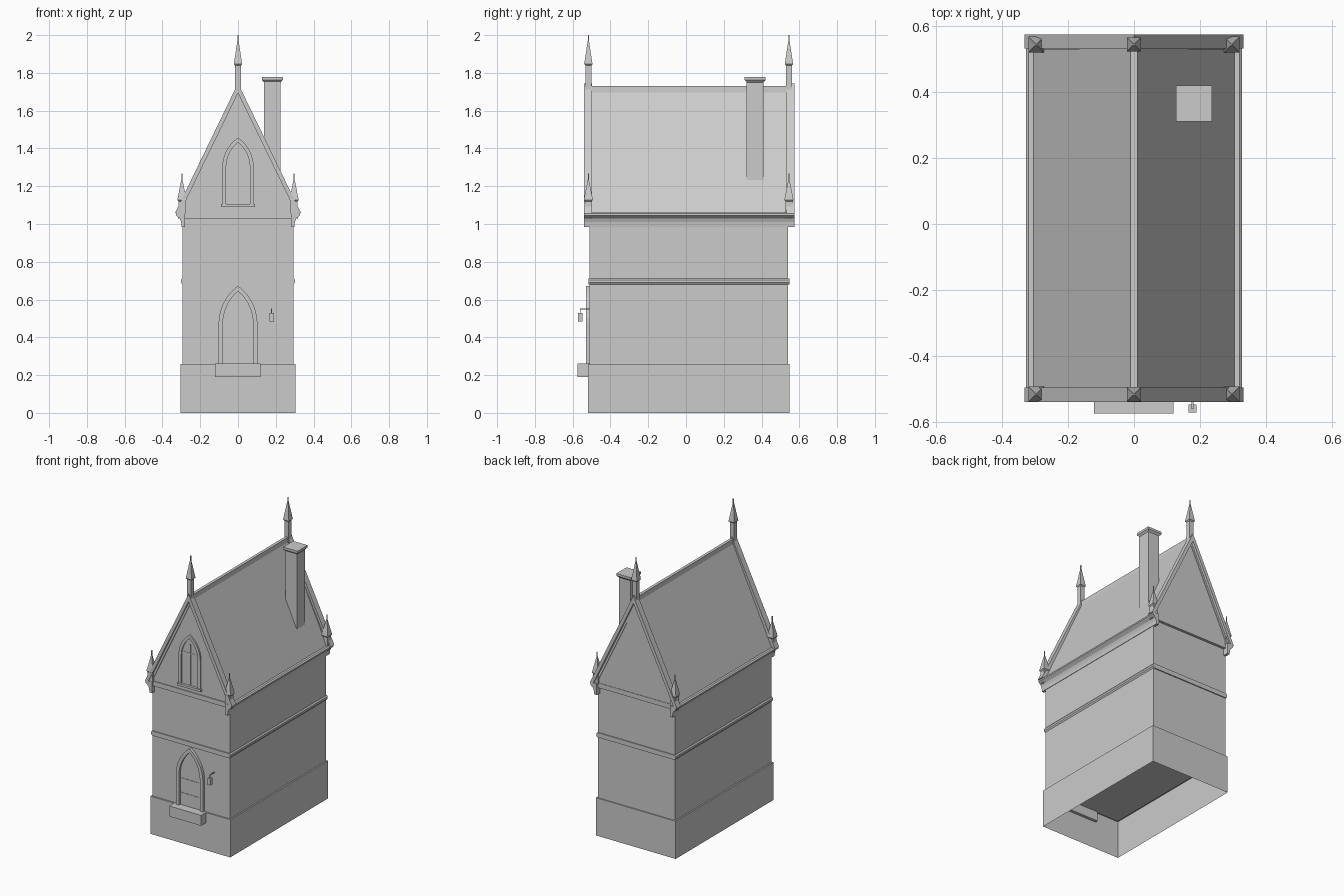
import bpy, bmesh, math

if "Cube" in bpy.data.objects:
    bpy.data.objects.remove(bpy.data.objects["Cube"])

CY = 0.015            # depth centre of the walls
FRONT, BACK = -0.51, 0.54


def make(name, bm):
    bmesh.ops.recalc_face_normals(bm, faces=bm.faces)
    me = bpy.data.meshes.new(name)
    bm.to_mesh(me)
    bm.free()
    ob = bpy.data.objects.new(name, me)
    bpy.context.collection.objects.link(ob)
    return ob


def prism(name, pts, y0, y1):
    """Extrude an (x, z) outline from y0 to y1."""
    bm = bmesh.new()
    a = [bm.verts.new((x, y0, z)) for x, z in pts]
    b = [bm.verts.new((x, y1, z)) for x, z in pts]
    bm.faces.new(a)
    bm.faces.new(b[::-1])
    for i in range(len(a)):
        j = (i + 1) % len(a)
        bm.faces.new((a[i], b[i], b[j], a[j]))
    return make(name, bm)


def box(name, x0, x1, y0, y1, z0, z1):
    return prism(name, [(x0, z0), (x1, z0), (x1, z1), (x0, z1)], y0, y1)


def stack(name, cx, cy, levels):
    """Square tower from (z, half width) levels."""
    bm = bmesh.new()
    rings = [[bm.verts.new((cx + sx * h, cy + sy * h, z))
              for sx, sy in ((-1, -1), (1, -1), (1, 1), (-1, 1))] for z, h in levels]
    for a, b in zip(rings, rings[1:]):
        for i in range(4):
            j = (i + 1) % 4
            bm.faces.new((a[i], a[j], b[j], b[i]))
    bm.faces.new(rings[0][::-1])
    bm.faces.new(rings[-1])
    return make(name, bm)


def arch(w, base, spring, peak, n=7):
    """Pointed arch outline, left foot to right foot."""
    h = peak - spring
    r = (w * w + h * h) / (2 * w)
    top = math.asin(min(1, h / r))
    half = [(w - r + r * math.cos(top * i / n), spring + r * math.sin(top * i / n))
            for i in range(n + 1)]
    half[-1] = (0, peak)
    right = [(w, base)] + half
    return [(-x, z) for x, z in right[:-1]] + right[::-1]


# plinth, open underneath
plinth = box("plinth", -0.305, 0.305, -0.52, 0.548, 0, 0.26)
bm = bmesh.new()
bm.from_mesh(plinth.data)
bmesh.ops.delete(bm, geom=[f for f in bm.faces if f.calc_center_median().z < 0.001],
                 context='FACES_ONLY')
bm.to_mesh(plinth.data)
bm.free()

# walls with pointed gables
prism("walls", [(-0.295, 0.255), (0.295, 0.255), (0.295, 1.06), (0, 1.69), (-0.295, 1.06)],
      FRONT, BACK)
c = 0.302
prism("string_course", [(-0.295, 0.68), (0.295, 0.68), (c, 0.69), (c, 0.703), (0.295, 0.712),
                        (-0.295, 0.712), (-c, 0.703), (-c, 0.69)], FRONT - 0.007, BACK + 0.007)

# roof and ridge
prism("roof", [(-0.305, 1.062), (0.305, 1.062), (0, 1.722)], -0.52, 0.555)
prism("ridge", [(-0.012, 1.69), (0.012, 1.69), (0.01, 1.73), (-0.01, 1.73)], -0.52, 0.555)

# eaves mouldings along the long sides
for s, side in ((-1, "left"), (1, "right")):
    prism("eaves_" + side, [(s * x, z) for x, z in
          [(0.28, 0.985), (0.298, 0.985), (0.301, 1.01), (0.308, 1.028), (0.32, 1.038),
           (0.328, 1.045), (0.328, 1.055), (0.32, 1.062), (0.28, 1.062)]], -0.54, 0.575)

# gable ends: cornice, coping, inner moulding, finials
finial = [(1.69, 0.016), (1.84, 0.016), (1.847, 0.022), (1.965, 0.004), (1.97, 0.003), (2.0, 0.003)]
pinnacle = [(1.055, 0.02), (1.12, 0.018), (1.128, 0.024), (1.23, 0.004), (1.235, 0.0025), (1.268, 0.0025)]
for end, y0, y1, m0, m1, cy in (("front", -0.54, -0.497, -0.526, -0.50, -0.517),
                               ("back", 0.533, 0.575, 0.53, 0.558, 0.545)):
    box("gable_cornice_" + end, -0.317, 0.317, m0, m1, 1.03, 1.063)
    prism("gable_coping_" + end, [(-0.333, 1.058), (0, 1.745), (0.333, 1.058),
                                  (0.308, 1.058), (0, 1.693), (-0.308, 1.058)], y0, y1)
    prism("gable_moulding_" + end, [(-0.315, 1.06), (0, 1.71), (0.315, 1.06),
                                    (0.29, 1.06), (0, 1.665), (-0.29, 1.06)], m0, m1)
    stack("ridge_finial_" + end, 0, cy, finial)
    for s, side in ((-1, "left"), (1, "right")):
        stack(f"corner_pinnacle_{end}_{side}", s * 0.297, cy, pinnacle)

# chimney
box("chimney_shaft", 0.138, 0.226, 0.319, 0.41, 1.2, 1.765)
stack("chimney_cap", 0.182, 0.366, [(1.75, 0.044), (1.762, 0.055), (1.778, 0.055)])

# doorway
prism("door_frame", arch(0.103, 0.255, 0.47, 0.673) + arch(0.08, 0.255, 0.47, 0.645)[::-1],
      -0.53, -0.505)
prism("door_leaf", arch(0.082, 0.255, 0.47, 0.647), -0.515, -0.505)
for i, z in enumerate((0.34, 0.44)):
    box(f"door_strap_{i + 1}", -0.078, 0.06, -0.518, -0.512, z, z + 0.008)
box("door_step", -0.122, 0.12, -0.575, -0.50, 0.19, 0.262)

# lantern on a bracket beside the door
box("lantern_arm", 0.175, 0.18, -0.562, -0.505, 0.548, 0.553)
box("lantern_hook", 0.176, 0.179, -0.562, -0.558, 0.525, 0.55)
box("lantern", 0.166, 0.19, -0.572, -0.548, 0.485, 0.53)

# gable window
prism("window_frame", arch(0.083, 1.10, 1.30, 1.457) + arch(0.063, 1.10, 1.30, 1.432)[::-1],
      -0.53, -0.505)
prism("window_pane", arch(0.065, 1.10, 1.30, 1.434), -0.514, -0.505)
box("window_mullion", -0.004, 0.004, -0.524, -0.51, 1.10, 1.39)
box("window_transom", -0.064, 0.064, -0.522, -0.51, 1.322, 1.33)
box("window_sill", -0.09, 0.09, -0.537, -0.505, 1.09, 1.106)
